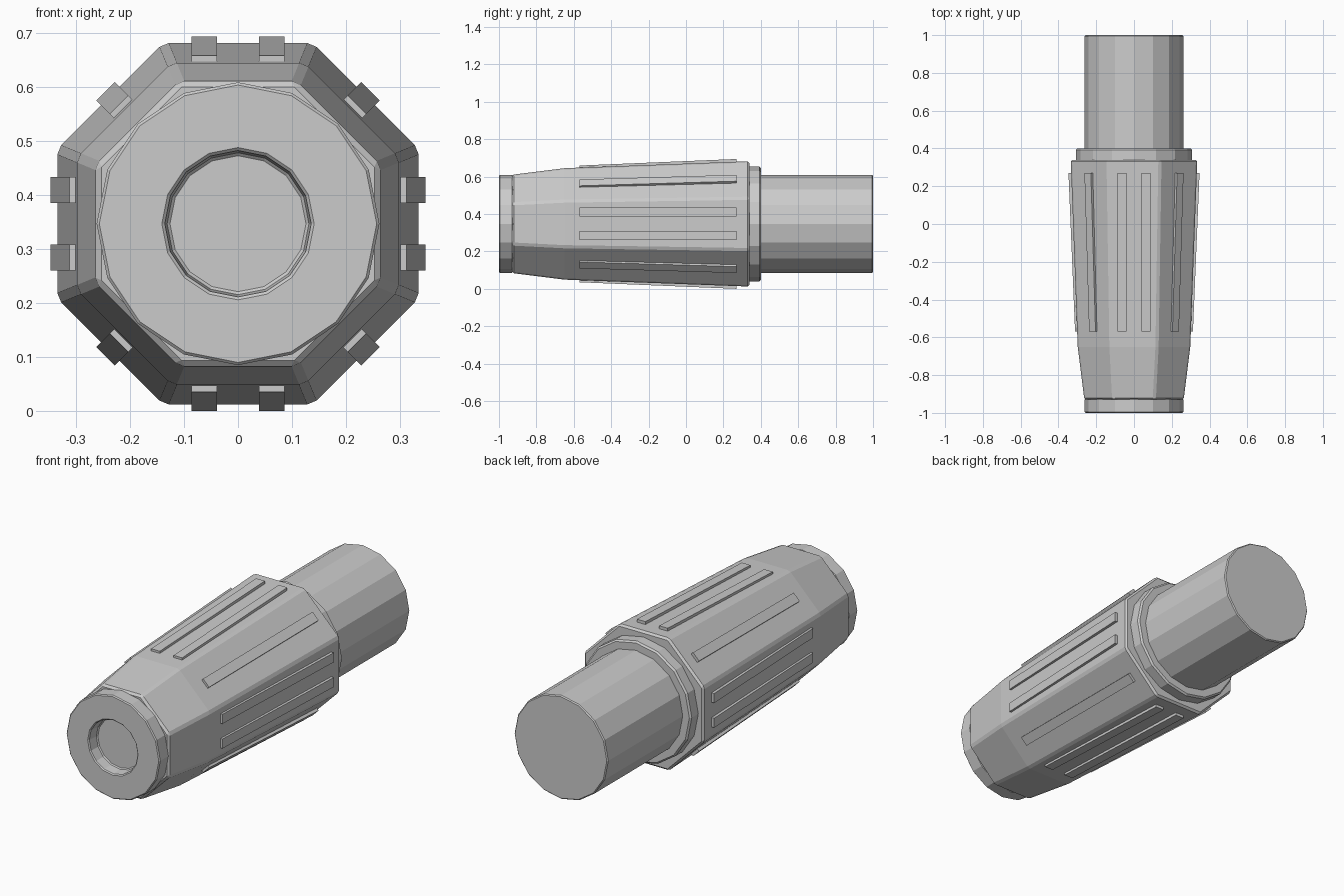
import bpy, bmesh
from math import cos, sin, pi
from mathutils import Matrix, Vector

if "Cube" in bpy.data.objects:
    bpy.data.objects.remove(bpy.data.objects["Cube"])

ZC = 0.347  # height of the long axis


def finish(bm, name, bevel=0.0):
    bmesh.ops.recalc_face_normals(bm, faces=bm.faces)
    me = bpy.data.meshes.new(name)
    bm.to_mesh(me)
    bm.free()
    ob = bpy.data.objects.new(name, me)
    ob.location = (0, 0, ZC)
    bpy.context.collection.objects.link(ob)
    if bevel:
        m = ob.modifiers.new("bevel", 'BEVEL')
        m.width = bevel
        m.segments = 1
        m.limit_method = 'ANGLE'
        m.angle_limit = 0.6
    return ob


def loft(name, profile, sides, phase=0.0, bevel=0.005):
    """Capped polygonal solid along y from (radius, y) pairs."""
    bm = bmesh.new()
    rings = []
    for r, y in profile:
        angles = [phase + 2 * pi * i / sides for i in range(sides)]
        rings.append([bm.verts.new((r * cos(a), y, r * sin(a))) for a in angles])
    for a, b in zip(rings, rings[1:]):
        for i in range(sides):
            j = (i + 1) % sides
            bm.faces.new((a[i], a[j], b[j], b[i]))
    bm.faces.new(rings[0])
    bm.faces.new(rings[-1])
    return finish(bm, name, bevel)


# Octagonal grip, sized by distance to its flats
k = 1 / cos(pi / 8)
loft("grip_body", [(0.263 * k, -0.93), (0.298 * k, -0.65), (0.335 * k, 0.34)],
     8, pi / 8, 0.01)

# Front tip with a shallow recess
loft("front_tip", [(0.131, -0.94), (0.136, -1.0), (0.262, -1.0), (0.262, -0.925)], 16)

# Rear collar and shaft
loft("rear_collar", [(0.307, 0.33), (0.307, 0.4)], 16, 0, 0.008)
loft("rear_shaft", [(0.262, 0.39), (0.262, 1.0)], 16)


# Raised grip ribs: pairs on the upright flats, single on the diagonals
def rib(name, x, angle):
    bm = bmesh.new()
    bmesh.ops.create_cube(bm, size=1)
    for v in bm.verts:
        front = v.co.y < 0
        top = 0.312 if front else 0.347
        v.co = Vector((x + v.co.x * 0.048,
                       -0.57 if front else 0.27,
                       top if v.co.z > 0 else top - 0.03))
    bm.transform(Matrix.Rotation(angle, 4, 'Y'))
    finish(bm, name)


for side in range(8):
    for n, x in enumerate((0.0,) if side % 2 else (-0.0625, 0.0625)):
        rib(f"grip_rib_{side}_{n}", x, side * pi / 4)
